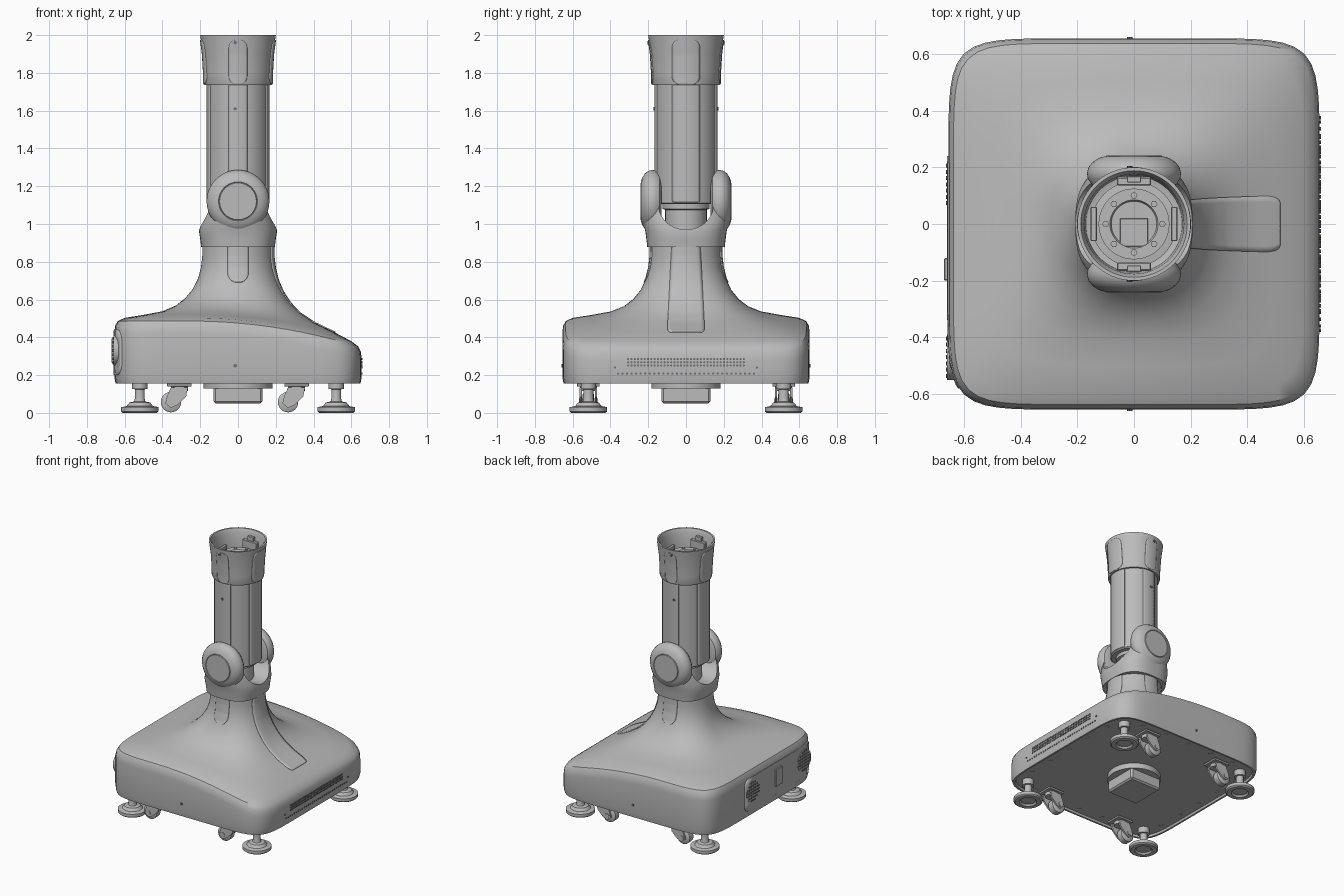
import bpy, bmesh
from math import cos, sin, pi, sqrt
from mathutils import Vector, Matrix
from mathutils.bvhtree import BVHTree

if "Cube" in bpy.data.objects:
    bpy.data.objects.remove(bpy.data.objects["Cube"])


def material(name, value):
    m = bpy.data.materials.new(name)
    m.use_nodes = True
    colour = (value, value, value, 1)
    m.diffuse_color = colour
    m.node_tree.nodes["Principled BSDF"].inputs["Base Color"].default_value = colour
    return m


GREY = material("satin grey", 0.5)
DARK = material("dark holes", 0.16)
FRONT_AXIS = Matrix.Rotation(pi / 2, 4, 'X')   # local z points to -y
SIDE_AXIS = Matrix.Rotation(pi / 2, 4, 'Y')    # local z points to +x


def smooth(ob):
    bpy.ops.object.select_all(action='DESELECT')
    ob.select_set(True)
    bpy.context.view_layer.objects.active = ob
    bpy.ops.object.shade_smooth_by_angle(angle=0.6)


def finish(name, bm, mat=GREY):
    bmesh.ops.recalc_face_normals(bm, faces=bm.faces)
    me = bpy.data.meshes.new(name)
    bm.to_mesh(me)
    bm.free()
    me.materials.append(mat)
    ob = bpy.data.objects.new(name, me)
    bpy.context.collection.objects.link(ob)
    smooth(ob)
    return ob


def add_loft(bm, rings):
    vs = [[bm.verts.new(p) for p in ring] for ring in rings]
    n = len(vs[0])
    for a, b in zip(vs, vs[1:]):
        for i in range(n):
            j = (i + 1) % n
            bm.faces.new((a[i], a[j], b[j], b[i]))
    bm.faces.new(vs[0])
    bm.faces.new(vs[-1])


def oval(w, d, z, n=2, segs=48):
    """Superellipse ring sampled by angle."""
    ring = []
    for i in range(segs):
        c, s = cos(2 * pi * i / segs), sin(2 * pi * i / segs)
        r = (abs(c) ** n + abs(s) ** n) ** (-1 / n)
        ring.append(Vector((w * r * c, d * r * s, z)))
    return ring


def add_lathe(bm, profile, at=(0, 0, 0), axis=Matrix(), segs=48):
    m = Matrix.Translation(at) @ axis
    add_loft(bm, [[m @ p for p in oval(r, r, z, 2, segs)] for r, z in profile])


def lathe(name, profile, at=(0, 0, 0), axis=Matrix(), segs=48, mat=GREY):
    bm = bmesh.new()
    add_lathe(bm, profile, at, axis, segs)
    return finish(name, bm, mat)


def box(name, at, size):
    bm = bmesh.new()
    bmesh.ops.create_cube(bm, size=1, matrix=Matrix.Translation(at) @ Matrix.Diagonal((*size, 1)))
    bmesh.ops.bevel(bm, geom=bm.edges[:], offset=min(size) * 0.12, segments=1, affect='EDGES')
    return finish(name, bm)


def prism(name, outline, along, start, end):
    """Extrude an outline of (a, z) pairs along x or y."""
    bm = bmesh.new()
    add_loft(bm, [[Vector((t, a, z) if along == 'x' else (a, t, z)) for a, z in outline]
                  for t in (start, end)])
    return finish(name, bm)


def skin_panel(name, target, out, z0, z1, half, radius, centre=0, flare=0, round_top=True):
    """Thin rounded panel draped on a target, facing the out direction."""
    me = target.data
    tree = BVHTree.FromPolygons([v.co for v in me.vertices], [p.vertices for p in me.polygons])
    out = Vector(out)
    side = Vector((-out.y, out.x, 0))
    bm = bmesh.new()
    rows, nr, nc = [], 32, 10
    for i in range(nr + 1):
        t = 0.5 - 0.5 * cos(pi * i / nr)
        z = z0 + (z1 - z0) * t
        edge = min(z - z0, z1 - z if round_top else radius, radius)
        w = half + flare * (1 - t) - radius + sqrt(max(0, radius ** 2 - (radius - edge) ** 2))
        w = max(w, 0.004)
        row = []
        for j in range(nc + 1):
            start = out * 2 + side * (centre + w * (2 * j / nc - 1)) + Vector((0, 0, z))
            hit = tree.ray_cast(start, -out)[0]
            row.append(bm.verts.new(hit if hit else start - out * 1.8))
        rows.append(row)
    for a, b in zip(rows, rows[1:]):
        for j in range(nc):
            bm.faces.new((a[j], a[j + 1], b[j + 1], b[j]))
    ob = finish(name, bm)
    mod = ob.modifiers.new("thickness", 'SOLIDIFY')
    mod.thickness, mod.offset = 0.009, 0


def dots(name, points, axis, radius, mat=DARK, segs=8):
    bm = bmesh.new()
    for p in points:
        add_lathe(bm, [(radius, -0.004), (radius, 0.004)], p, axis, segs)
    return finish(name, bm, mat)


# Base shell: rounded square sweeping up into a round neck, sloping toward +x
# columns: half size, height, squareness, slope weight
shell_rows = [(.63, .17, 8, 0), (.635, .155, 8, 0), (.648, .155, 8, 0), (.655, .19, 8, 0),
              (.655, .42, 8, 1), (.651, .46, 8, 1), (.637, .486, 8, 1), (.6, .503, 7, 1),
              (.5, .519, 5, .9), (.4, .538, 4, .8), (.33, .568, 3.2, .7), (.28, .607, 2.7, .6),
              (.24, .655, 2.4, .4), (.212, .71, 2.2, .2), (.196, .77, 2, 0), (.189, .83, 2, 0),
              (.188, .89, 2, 0)]
rings = []
for s, z, n, weight in shell_rows:
    ring = oval(s, s, z, n, 128)
    for p in ring:
        p.z -= weight * .14 * max(0, (p.x + .25) / .905) ** 2
    rings.append(ring)
bm = bmesh.new()
add_loft(bm, rings)
shell = finish("base_shell", bm)

# Draped covers on the base
skin_panel("slope_cover", shell, (1, 0, 0), .425, .88, .075, .025, flare=.025, round_top=False)
for tag, sy in (("front", -1), ("back", 1)):
    skin_panel(tag + "_neck_cover", shell, (0, sy, 0), .69, .88, .055, .05, round_top=False)
    dots(tag + "_wall_screw", [(-.015, sy * .655, .25)], FRONT_AXIS, .01)
skin_panel("connector_panel", shell, (-1, 0, 0), .2, .44, .41, .05, centre=.17)

# Connector panel details and side vents
grid = [(i * .022, j * .022) for i in range(-3, 4) for j in range(-3, 4) if i * i + j * j < 11]
for tag, y in (("left", .14), ("right", -.47)):
    lathe("speaker_ring_" + tag, [(.08, -.02), (.08, .008)], (-.652, y, .33), SIDE_AXIS @ Matrix.Rotation(pi, 4, 'X'))
    dots("speaker_holes_" + tag, [(-.66, y + a, .33 + b) for a, b in grid], SIDE_AXIS, .007)
box("power_socket", (-.655, -.16, .33), (.03, .08, .13))
vents = [(.655, (i - 17.5) * .0175, z) for z in (.285, .268, .251) for i in range(36)]
vents += [(.655, (i - 15) * .024, .208) for i in range(31)]
vents += [(.655, s * .375, .24) for s in (-1, 1)]
dots("side_vents", vents, SIDE_AXIS, .006)

# Underside: hub and bolts
lathe("underside_flange", [(.183, .13), (.183, .18)])
box("underside_block", (0, 0, .095), (.26, .26, .09))
edge = [-.4, -.2, 0, .2, .4]
bolts = [(s * .58, t, .17) for s in (-1, 1) for t in edge] + [(t, s * .58, .17) for s in (-1, 1) for t in edge]
dots("underside_bolts", bolts, Matrix(), .014, GREY)

# Levelling feet and trailing castors
for sx in (-1, 1):
    for sy in (-1, 1):
        tag = ("left" if sx > 0 else "right") + ("_back" if sy > 0 else "_front")
        y = sy * .517
        lathe("levelling_foot_" + tag,
              [(.05, .012), (.06, 0), (.09, 0), (.1, .008), (.1, .03), (.07, .036), (.055, .055),
               (.03, .06), (.026, .075), (.026, .125), (.04, .126), (.04, .172)],
              (sx * .52, y, 0), segs=32)
        cx = sx * .31
        box("castor_plate_" + tag, (cx, y, .148), (.13, .12, .016))
        lathe("castor_swivel_" + tag, [(.045, .115), (.045, .145)], (cx, y, 0), segs=24)
        wx = cx - .045
        lathe("castor_wheel_" + tag, [(.042, -.03), (.054, -.022), (.054, .022), (.042, .03)],
              (wx, y, .057), FRONT_AXIS, 32)
        lathe("castor_axle_" + tag, [(.018, -.05), (.018, .05)], (wx, y, .057), FRONT_AXIS, 16)
        outline = [(wx - .03, .05), (wx, .026), (wx + .035, .042), (cx + .035, .085),
                   (cx + .045, .135), (cx - .045, .135), (wx - .02, .09)]
        for k in (-1, 1):
            prism("castor_fork_" + tag, outline, 'y', y + k * .034, y + k * .046)

# Tilting yoke: lofted body with a U-shaped saddle cut through it
yoke_rows = [(.195, .205, .878), (.2, .21, .92), (.207, .216, .965), (.198, .227, 1.0),
             (.183, .235, 1.04), (.17, .236, 1.08), (.164, .232, 1.12), (.15, .215, 1.16)]
bm = bmesh.new()
add_loft(bm, [oval(w, d, z, 2.7, 64) for w, d, z in yoke_rows])
yoke = finish("yoke_body", bm)
saddle = [(.145 * cos(a), 1.1 + .13 * sin(a)) for a in [pi + pi * i / 20 for i in range(21)]]
cutter = prism("saddle_cutter", saddle + [(.145, 1.4), (-.145, 1.4)], 'x', -.4, .4)
mod = yoke.modifiers.new("saddle", 'BOOLEAN')
mod.object, mod.operation, mod.solver = cutter, 'DIFFERENCE', 'EXACT'
bpy.context.view_layer.objects.active = yoke
bpy.ops.object.modifier_apply(modifier=mod.name)
bpy.data.objects.remove(cutter)
smooth(yoke)

# Round hubs on both yoke arms
hub = [(.125, .13), (.15, .14), (.163, .16), (.166, .18), (.161, .2), (.147, .218),
       (.125, .232), (.103, .239), (.1, .236), (.097, .241)]
for tag, turn in (("front", 0), ("back", pi)):
    lathe("yoke_hub_" + tag, hub, (0, 0, 1.12), Matrix.Rotation(turn, 4, 'Z') @ FRONT_AXIS, 64)
lathe("tilt_pivot", [(.11, .95), (.11, 1.075), (.125, 1.08), (.125, 1.12)])

# Column and flared collar
column = lathe("column", [(.155, 1.105), (.162, 1.112), (.162, 1.84)], segs=64)
collar = lathe("collar", [(.163, 1.735), (.176, 1.735), (.18, 1.745), (.181, 1.8), (.187, 1.9),
                          (.2, 2), (.188, 2), (.176, 1.975), (.17, 1.86), (.15, 1.855)], segs=64)
for tag, out, half in (("front", (0, -1, 0), .048), ("back", (0, 1, 0), .048),
                       ("left", (1, 0, 0), .073), ("right", (-1, 0, 0), .073)):
    skin_panel("column_strip_" + tag, column, out, 1.115, 1.735, half, .01, round_top=False)
    skin_panel("collar_strip_" + tag, collar, out, 1.74, 1.975, half, .04)
for z, y in ((1.61, .167), (1.96, .2)):
    dots("strip_screws", [(-.015, s * y, z) for s in (-1, 1)], FRONT_AXIS, .009)

# Mounting flange, bolts and clamps inside the collar
lathe("mount_flange", [(.15, 1.85), (.15, 1.872), (.125, 1.875), (.125, 1.885), (.085, 1.885), (.08, 1.875)])
circle = [(.1 * cos(i * pi / 4), .1 * sin(i * pi / 4), 1.889) for i in range(8)]
dots("flange_bolts", circle, Matrix(), .012, GREY, 6)
box("cable_port", (0, -.03, 1.875), (.1, .1, .016))
for s, tag in ((-1, "front"), (1, "back")):
    box("clamp_block_" + tag, (0, s * .15, 1.9), (.12, .03, .07))
    box("clamp_lever_" + tag, (0, s * .157, 1.945), (.05, .022, .04))
for s, tag in ((-1, "right"), (1, "left")):
    box("side_bracket_" + tag, (s * .142, 0, 1.88), (.022, .12, .04))
